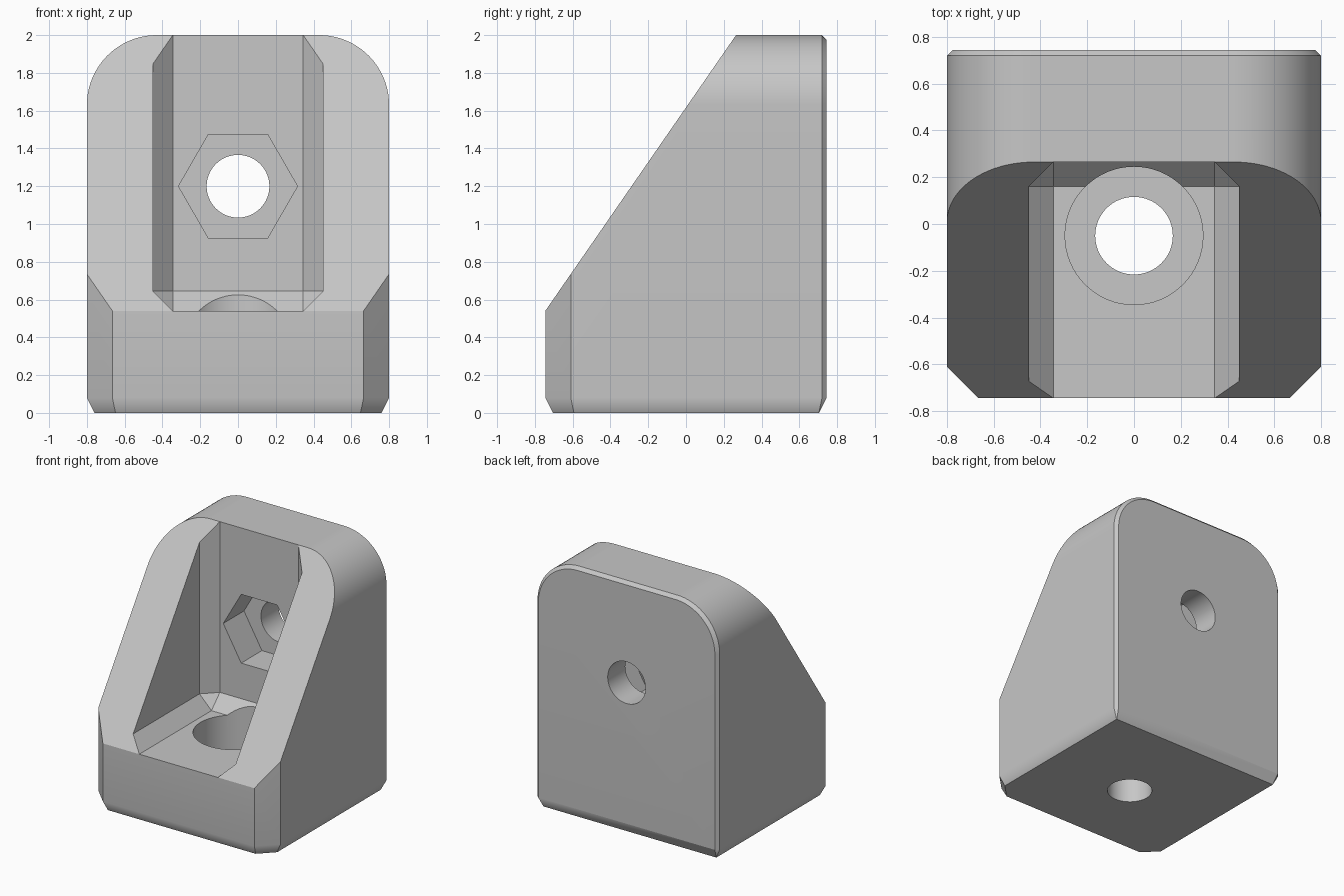
import bpy, bmesh
from math import sin, cos, pi, radians
from mathutils import Vector, Matrix

cube = bpy.data.objects.get("Cube")
if cube:
    bpy.data.objects.remove(cube)

# Overall sizes
HALF_X, HALF_Y, TOP = 0.8, 0.745, 2.0
FLOOR, WALL_Y = 0.54, 0.265
BEVEL, RADIUS = 0.025, 0.37

grey = bpy.data.materials.new("light grey")
colour = (0.57, 0.57, 0.57, 1)
grey.diffuse_color = colour
grey.use_nodes = True
grey.node_tree.nodes["Principled BSDF"].inputs["Base Color"].default_value = colour


def make_object(name, bm):
    bmesh.ops.recalc_face_normals(bm, faces=bm.faces)
    mesh = bpy.data.meshes.new(name)
    bm.to_mesh(mesh)
    bm.free()
    mesh.materials.append(grey)
    obj = bpy.data.objects.new(name, mesh)
    bpy.context.collection.objects.link(obj)
    return obj


def hull(bm, points):
    verts = [bm.verts.new(p) for p in points]
    bmesh.ops.convex_hull(bm, input=verts)
    bmesh.ops.dissolve_limit(bm, angle_limit=radians(0.5), verts=bm.verts, edges=bm.edges)


def slice_off(bm, point, normal):
    geom = bm.verts[:] + bm.edges[:] + bm.faces[:]
    cut = bmesh.ops.bisect_plane(bm, geom=geom, plane_co=point, plane_no=normal, clear_outer=True)
    edges = [e for e in cut["geom_cut"] if isinstance(e, bmesh.types.BMEdge)]
    if edges:
        bmesh.ops.edgeloop_fill(bm, edges=edges)


def outline(y, inset):
    # Upright outline with two rounded top corners
    r, steps = RADIUS - inset, 20
    points = []
    for side in (-1, 1):
        points.append((side * (HALF_X - inset), y, 0))
        for i in range(steps + 1):
            a = i / steps * pi / 2
            points.append((side * (HALF_X - RADIUS + r * cos(a)), y, TOP - RADIUS + r * sin(a)))
    return points


# Bracket block with a bevelled back
bm = bmesh.new()
hull(bm, outline(-HALF_Y, 0) + outline(HALF_Y - BEVEL, 0) + outline(HALF_Y, BEVEL))

# Sloping front
rise, run = TOP - FLOOR, WALL_Y + HALF_Y
slice_off(bm, (0, -HALF_Y, FLOOR), (0, -rise, run))

# Chamfered front corners, then the chamfer all round the foot
front_corner, back_corner = (0.665, -HALF_Y), (HALF_X, HALF_Y - BEVEL)
for side in (-1, 1):
    slice_off(bm, (side * front_corner[0], front_corner[1], 0), (side, -1, 0))
foot = [((0, HALF_Y), (0, 1)), ((0, -HALF_Y), (0, -1))]
for side in (-1, 1):
    foot.append(((side * HALF_X, 0), (side, 0)))
    foot.append(((side * front_corner[0], front_corner[1]), (side, -1)))
    foot.append(((side * back_corner[0], back_corner[1]), (side, 1)))
for (x, y), direction in foot:
    n = Vector(direction).normalized() * 2
    slice_off(bm, (x, y, 0.08), (n.x, n.y, -1))
bracket = make_object("corner_bracket", bm)

# Cutters: chamfered pocket, screw holes and their recesses
bm = bmesh.new()
inner, outer, drop = 0.345, 0.45, 0.105
points = []
for x, back, low in ((inner, WALL_Y, FLOOR + drop), (outer, WALL_Y - drop, FLOOR + drop),
                     (inner, WALL_Y - drop, FLOOR)):
    points += [(s * x, y, z) for s in (-1, 1) for y in (-2, back) for z in (low, 3)]
hull(bm, points)
cutters = [make_object("pocket_cutter", bm)]


def round_cutter(name, sides, radius, start, end):
    start, end = Vector(start), Vector(end)
    axis = end - start
    bm = bmesh.new()
    turn = axis.to_track_quat("Z", "Y").to_matrix().to_4x4()
    bmesh.ops.create_cone(bm, cap_ends=True, segments=sides, radius1=radius, radius2=radius,
                          depth=axis.length,
                          matrix=Matrix.Translation((start + end) / 2) @ turn)
    if sides == 6:
        # Points of the hexagon lie to the left and right
        widest = max(v.co.x for v in bm.verts)
        if widest < radius * 0.95:
            bmesh.ops.rotate(bm, verts=bm.verts, cent=start,
                             matrix=Matrix.Rotation(pi / 6, 3, axis.normalized()))
    cutters.append(make_object(name, bm))


HOLE_Y, HOLE_Z = -0.05, 1.2
round_cutter("floor_recess_cutter", 64, 0.295, (0, HOLE_Y, 0.22), (0, HOLE_Y, 1))
round_cutter("floor_hole_cutter", 64, 0.166, (0, HOLE_Y, -1), (0, HOLE_Y, 0.5))
round_cutter("hex_recess_cutter", 6, 0.315, (0, 0.525, HOLE_Z), (0, 0, HOLE_Z))
round_cutter("wall_hole_cutter", 64, 0.166, (0, 1, HOLE_Z), (0, 0.4, HOLE_Z))

bpy.context.view_layer.objects.active = bracket
for cutter in cutters:
    cutter.hide_render = True
    mod = bracket.modifiers.new(cutter.name, "BOOLEAN")
    mod.operation, mod.solver, mod.object = "DIFFERENCE", "EXACT", cutter
    bpy.ops.object.modifier_apply(modifier=mod.name)
    bpy.data.objects.remove(cutter)

# Smooth curved faces, keep the hard edges
bpy.ops.object.select_all(action="DESELECT")
bracket.select_set(True)
bpy.ops.object.shade_smooth_by_angle(angle=radians(30))
weighted = bracket.modifiers.new("even_shading", "WEIGHTED_NORMAL")
weighted.keep_sharp = True
